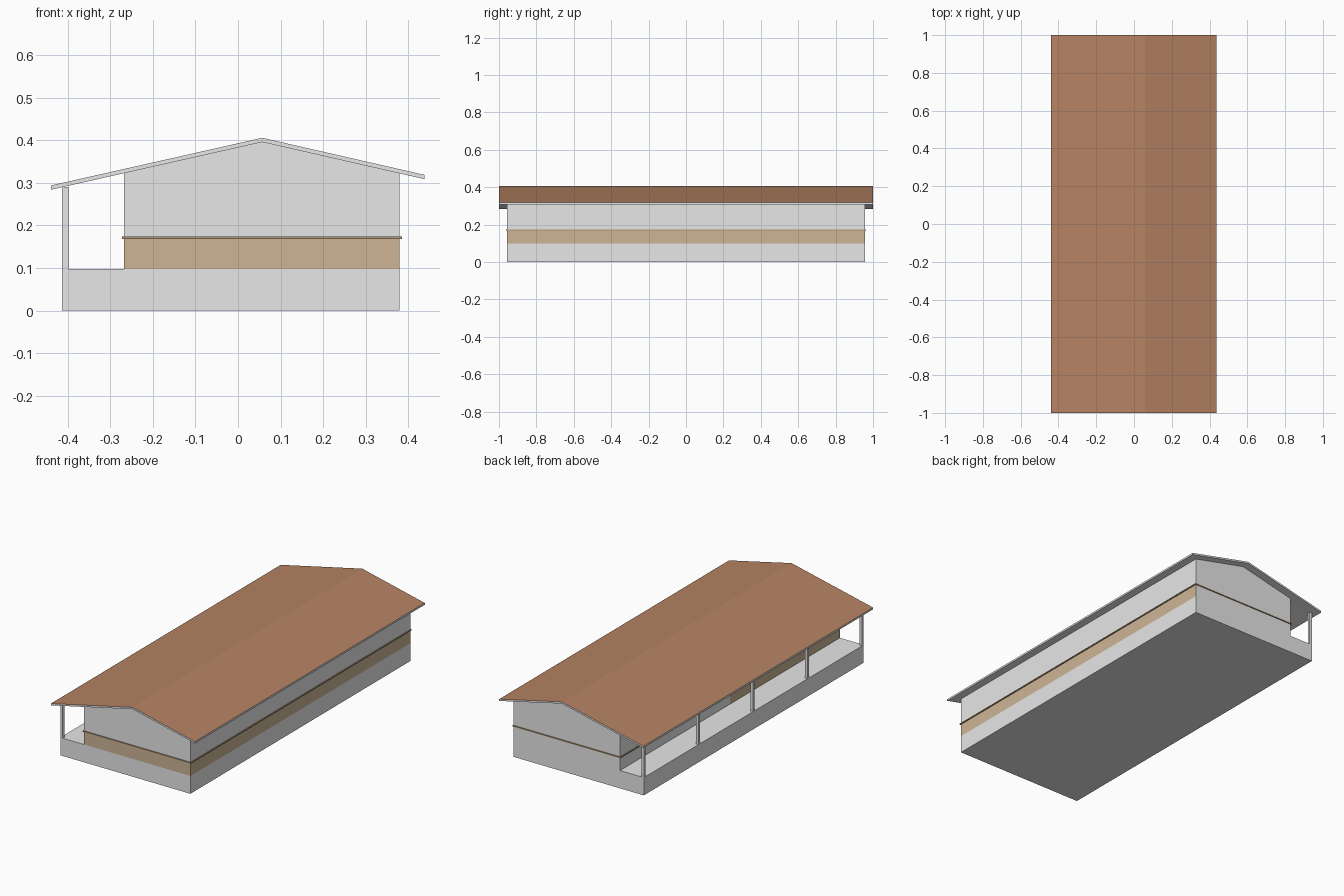
import bpy
import bmesh
from mathutils import Vector

cube = bpy.data.objects.get("Cube")
if cube:
    bpy.data.objects.remove(cube, do_unlink=True)


def material(name, rgb):
    mat = bpy.data.materials.new(name)
    mat.use_nodes = True
    mat.diffuse_color = (*rgb, 1)
    mat.node_tree.nodes["Principled BSDF"].inputs["Base Color"].default_value = (*rgb, 1)
    return mat


GREY = material("plaster grey", (0.8, 0.8, 0.8))
BROWN = material("roof brown", (0.46, 0.225, 0.124))
TAN = material("wainscot tan", (0.606, 0.464, 0.307))
TRIM = material("trim brown", (0.45, 0.32, 0.19))


def prism(name, profile, y0, y1, mats, rule=None, cut_y=None):
    """Extrude an (x, z) profile along y; rule(normal, centre) picks the material."""
    bm = bmesh.new()
    face = bm.faces.new([bm.verts.new((x, y0, z)) for x, z in profile])
    ext = bmesh.ops.extrude_face_region(bm, geom=[face])
    moved = [v for v in ext["geom"] if isinstance(v, bmesh.types.BMVert)]
    bmesh.ops.translate(bm, verts=moved, vec=(0, y1 - y0, 0))
    if cut_y is not None:
        bmesh.ops.bisect_plane(bm, geom=bm.verts[:] + bm.edges[:] + bm.faces[:],
                               plane_co=(0, cut_y, 0), plane_no=(0, 1, 0))
    bmesh.ops.recalc_face_normals(bm, faces=bm.faces[:])
    bm.normal_update()
    if rule:
        for f in bm.faces:
            f.material_index = rule(f.normal, f.calc_center_median())
    mesh = bpy.data.meshes.new(name)
    bm.to_mesh(mesh)
    bm.free()
    for m in mats:
        mesh.materials.append(m)
    obj = bpy.data.objects.new(name, mesh)
    bpy.context.collection.objects.link(obj)
    return obj


def box(name, x0, x1, y0, y1, z0, z1, mats, rule=None, cut_y=None):
    return prism(name, [(x0, z0), (x1, z0), (x1, z1), (x0, z1)], y0, y1, mats, rule, cut_y)


# Main dimensions
END = 0.957
PORCH, WEST, EAST = -0.413, -0.268, 0.38
FLOOR, RAIL = 0.098, 0.17
RIDGE = Vector((0.057, 0.396))
EAVE_W = Vector((-0.44, 0.284))
EAVE_E = Vector((0.438, 0.309))
THICK = Vector((0, 0.01))


def roof_under(x):
    eave = EAVE_W if x < RIDGE.x else EAVE_E
    return eave.lerp(RIDGE, (x - eave.x) / (RIDGE.x - eave.x)).y


# Raised base with open porch floor
box("base", PORCH, EAST, -END, END, 0, FLOOR, [GREY])

# Lower wall: tan on the front, the left side and the front half of the porch side
def wainscot(n, c):
    front_half = c.y < 0
    return int(n.x > 0.5 or n.y < -0.5 or (n.x < -0.5 and front_half))

box("lower_wall", WEST, EAST, -END, END, FLOOR, RAIL, [GREY, TAN], wainscot, cut_y=0)

# Upper wall with gables up to the roof
prism("upper_wall", [(WEST, RAIL), (EAST, RAIL), (EAST, roof_under(EAST)),
                     tuple(RIDGE), (WEST, roof_under(WEST))], -END, END, [GREY])

# Rail around the house
OUT = 0.005
box("wall_rail", WEST - OUT, EAST + OUT, -END - OUT, END + OUT,
    RAIL - 0.002, RAIL + 0.004, [TRIM])

# Roof slab: brown on the upper slopes only
under = [EAVE_W, RIDGE, EAVE_E]
profile = under + [p + THICK for p in reversed(under)]
prism("roof", [tuple(p) for p in profile], -1, 1, [GREY, BROWN],
      lambda n, c: int(n.z > 0.5))

# Porch posts
SIZE = 0.015
COUNT = 5
for i in range(COUNT):
    y = -END + i * (2 * END - SIZE) / (COUNT - 1)
    box(f"porch_post_{i + 1}", PORCH, PORCH + SIZE, y, y + SIZE,
        FLOOR, roof_under(PORCH), [GREY])
